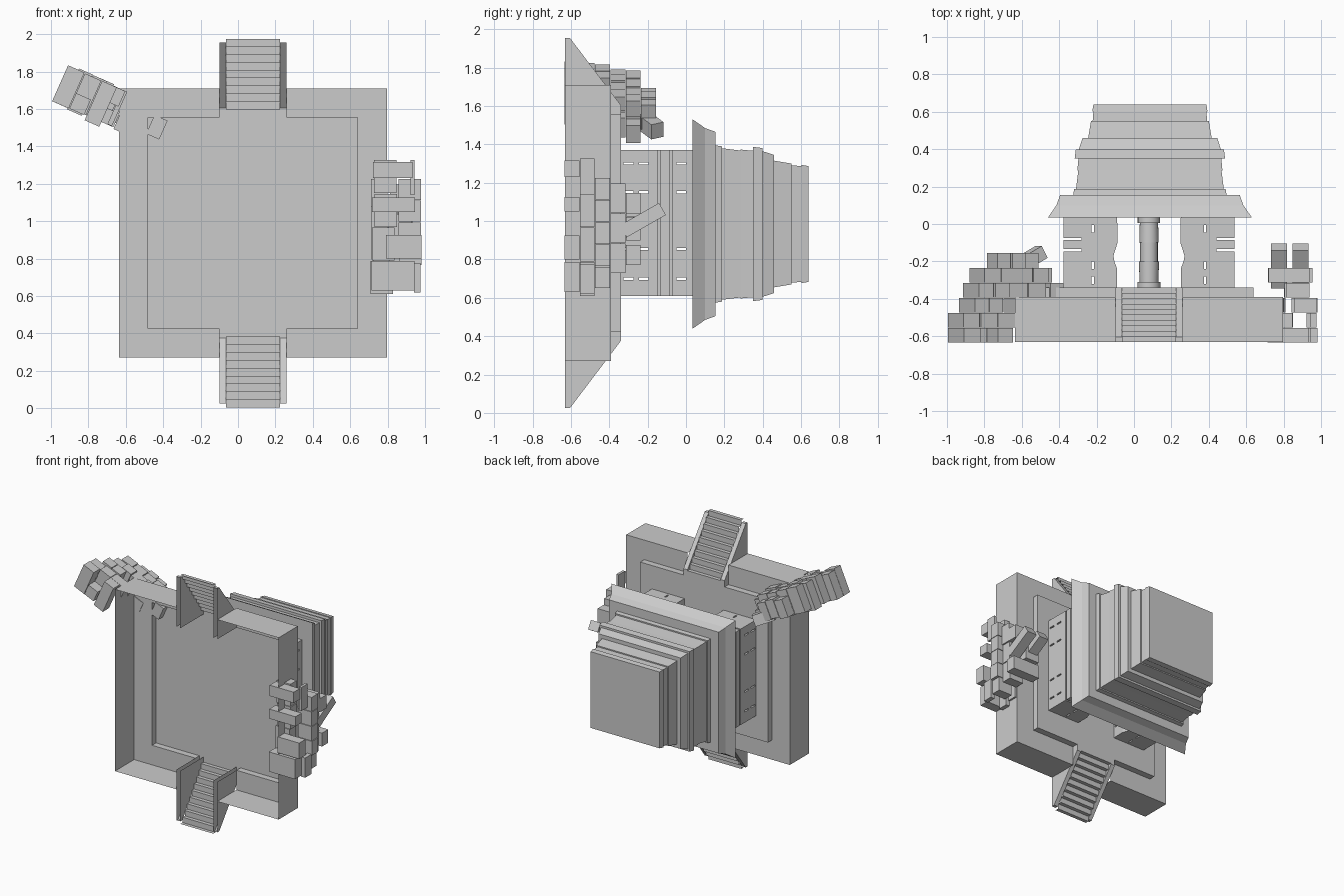
import bpy, bmesh, math, random
from mathutils import Vector, Matrix

random.seed(4)
if "Cube" in bpy.data.objects:
    bpy.data.objects.remove(bpy.data.objects["Cube"])

stone = bpy.data.materials.new("grey stone")
stone.use_nodes = True
GREY = (0.6, 0.6, 0.6, 1)
stone.diffuse_color = GREY
stone.node_tree.nodes["Principled BSDF"].inputs["Base Color"].default_value = GREY

CX, CZ = 0.08, 0.99           # plan centre of the temple, which rises along +y
GROUND, TERRACE, FLOOR, EAVE = -0.63, -0.39, -0.34, 0.035
STAIR_L, STAIR_R, RAIL = -0.1, 0.26, 0.035


def finish(name, bm, recalc=True):
    if recalc:
        bmesh.ops.recalc_face_normals(bm, faces=bm.faces)
    mesh = bpy.data.meshes.new(name)
    bm.to_mesh(mesh)
    bm.free()
    mesh.materials.append(stone)
    obj = bpy.data.objects.new(name, mesh)
    bpy.context.collection.objects.link(obj)
    return obj


def add_box(bm, lo, hi, matrix=Matrix()):
    lo, hi = Vector(lo), Vector(hi)
    size = Matrix.Diagonal(hi - lo).to_4x4()
    bmesh.ops.create_cube(bm, size=1, matrix=matrix @ Matrix.Translation((lo + hi) / 2) @ size)


def bridge(bm, loops, skip=()):
    """Join successive closed loops of points with quads."""
    rings = [[bm.verts.new(p) for p in loop] for loop in loops]
    n = len(rings[0])
    for a, b in zip(rings, rings[1:]):
        for i in range(n):
            if i not in skip:
                j = (i + 1) % n
                bm.faces.new((a[i], a[j], b[j], b[i]))
    return rings


# Stepped platform: a shell open underneath, notched for both stairs
def platform_loop(hx, hz, y):
    xs = (CX - hx, STAIR_L, STAIR_R, CX + hx)
    return [(x, y, CZ - hz) for x in xs] + [(x, y, CZ + hz) for x in reversed(xs)]


bm = bmesh.new()
rings = bridge(bm, [platform_loop(0.717, 0.72, GROUND), platform_loop(0.717, 0.72, TERRACE),
                    platform_loop(0.56, 0.565, TERRACE), platform_loop(0.56, 0.565, FLOOR)],
               skip=(1, 5))
bm.faces.new(rings[-1])
finish("platform", bm)


# Stairs with sloping side rails, hollow underneath
def build_stair(label, side):
    out = lambda x, y, d: (x, y, CZ + side * d)
    foot, head, steps = 0.985, 0.565, 10
    run, rise = (foot - head) / steps, (FLOOR - GROUND) / steps
    profile = [(GROUND, foot)]
    for i in range(steps):
        y, d = GROUND + (i + 1) * rise, foot - i * run
        profile += [(y, d), (y, d - run)]
    bm = bmesh.new()
    left = [bm.verts.new(out(STAIR_L + RAIL, y, d)) for y, d in profile]
    right = [bm.verts.new(out(STAIR_R - RAIL, y, d)) for y, d in profile]
    for i in range(len(profile) - 1):
        bm.faces.new((left[i], right[i], right[i + 1], left[i + 1]))
    finish(label + "_steps", bm)

    bm = bmesh.new()
    edge = [(GROUND, 0.965), (-0.605, 0.965), (FLOOR, 0.615), (FLOOR, head), (GROUND, head)]
    for x in (STAIR_L, STAIR_R - RAIL):
        a = [bm.verts.new(out(x, y, d)) for y, d in edge]
        b = [bm.verts.new(out(x + RAIL, y, d)) for y, d in edge]
        bm.faces.new(a)
        bm.faces.new(b)
        for i in range(3):
            bm.faces.new((a[i], a[i + 1], b[i + 1], b[i]))
    finish(label + "_rails", bm)


build_stair("upper_stair", 1)
build_stair("lower_stair", -1)

# Sanctuary walls: two piers with worn door edges
HALF_DEPTH = 0.38
bm = bmesh.new()
outline = [(0.457, FLOOR), (0.457, EAVE), (0.17, EAVE), (0.168, -0.1), (0.19, -0.17),
           (0.185, -0.2), (0.17, -0.24), (0.172, FLOOR)]
for side in (-1, 1):
    ends = bridge(bm, [[(CX + side * d, y, CZ + e * HALF_DEPTH) for d, y in outline]
                       for e in (-1, 1)])
    for end in ends:
        bm.faces.new(end)
walls = finish("sanctuary_walls", bm)

# Narrow vent slits and long grooves through the walls
bm = bmesh.new()
SLIT = 0.006
for y in (-0.3, -0.22, -0.025):
    for dz in (-0.29, -0.135, 0.16, 0.31):
        add_box(bm, (CX - 1, y - 0.025, CZ + dz - SLIT), (CX + 1, y + 0.025, CZ + dz + SLIT))
    for side in (-1, 1):
        x = CX + side * 0.3
        add_box(bm, (x - SLIT, y - 0.02, CZ - 1), (x + SLIT, y + 0.02, CZ + 1))
for y in (-0.14, -0.08):
    for side in (-1, 1):
        x = CX + side * 0.46
        add_box(bm, (x - 0.1, y - SLIT, CZ - 1), (x + 0.1, y + SLIT, CZ + 1))
cutter = finish("slit_cutter", bm)
cutter.hide_render = True
cut = walls.modifiers.new("slits", "BOOLEAN")
cut.operation, cut.solver, cut.object, cut.use_self = "DIFFERENCE", "EXACT", cutter, True
bpy.context.view_layer.objects.active = walls
bpy.ops.object.modifier_apply(modifier=cut.name)
bpy.data.objects.remove(cutter)

# Central pillar of stacked drums
bm = bmesh.new()
turn = Matrix.Rotation(-math.pi / 2, 4, "X")
y = FLOOR
for r_low, r_high, height in ((0.062, 0.062, 0.03), (0.05, 0.054, 0.11), (0.047, 0.047, 0.1),
                              (0.052, 0.049, 0.105), (0.06, 0.06, 0.03)):
    place = Matrix.Translation((CX, y + height / 2, CZ)) @ turn
    bmesh.ops.create_cone(bm, cap_ends=True, segments=24, radius1=r_low, radius2=r_high,
                          depth=height, matrix=place)
    y += height
pillar = finish("pillar", bm)
bpy.ops.object.select_all(action="DESELECT")
pillar.select_set(True)
bpy.context.view_layer.objects.active = pillar
bpy.ops.object.shade_smooth_by_angle()

# Tiered roof with flared eave
tiers = [(0.545, EAVE), (0.5, 0.1), (0.48, 0.155), (0.41, 0.155), (0.405, 0.187),
         (0.395, 0.187), (0.383, 0.285), (0.388, 0.285), (0.382, 0.35), (0.402, 0.35),
         (0.396, 0.398), (0.38, 0.398), (0.36, 0.46), (0.33, 0.46), (0.315, 0.55),
         (0.306, 0.55), (0.302, 0.602), (0.308, 0.602), (0.302, 0.64)]
bm = bmesh.new()
rings = bridge(bm, [[(CX + 0.005 + sx * h, y, CZ - 0.005 + sz * h)
                     for sx, sz in ((-1, -1), (1, -1), (1, 1), (-1, 1))] for h, y in tiers])
bm.faces.new(rings[0])
bm.faces.new(rings[-1])
finish("roof", bm)


# Ruined walls: courses of loose blocks, u along the wall and v across it
COURSE = 0.08


def build_ruin(name, origin, along, across, courses, tilted):
    frame = Matrix((along, across, (0, 1, 0))).transposed().to_4x4()
    frame.translation = origin
    bm = bmesh.new()
    for row, runs in enumerate(courses):
        low = GROUND + row * COURSE
        for u0, u1, count, v0, v1 in runs:
            step = (u1 - u0) / count
            for i in range(count):
                worn = random.uniform(-0.012, 0.012)
                add_box(bm, (u0 + i * step, v0 + worn, low - 0.004),
                        (u0 + (i + 1) * step - 0.004, v1 + worn, low + COURSE - 0.006), frame)
    for u, v, h, angle, length in tilted:
        lean = frame @ Matrix.Translation((u, v, h)) @ Matrix.Rotation(angle, 4, "Y")
        half = Vector((length / 2, 0.042, 0.036))
        add_box(bm, -half, half, lean)
    finish(name, bm)


build_ruin("left_ruin", (0, 0, 0), (0, 0, 1), (1, 0, 0), [
    [(0.63, 0.79, 1, 0.72, 0.95), (0.8, 0.93, 1, 0.8, 0.99), (1.05, 1.13, 1, 0.72, 0.95),
     (1.23, 1.32, 1, 0.73, 0.94)],
    [(0.61, 1.33, 4, 0.72, 0.84), (0.62, 0.78, 1, 0.935, 0.97), (1.14, 1.33, 1, 0.93, 0.95)],
    [(0.65, 1.23, 4, 0.72, 0.81), (0.65, 1.23, 5, 0.85, 0.97)],
    [(0.73, 1.2, 3, 0.81, 0.935)],
    [(0.77, 0.88, 1, 0.71, 0.95), (0.9, 1.15, 2, 0.71, 0.83), (1.04, 1.15, 1, 0.85, 0.95)],
], [(1.005, 0.775, -0.225, -1.05, 0.235), (1.005, 0.89, -0.225, -1.05, 0.235)])

turn = math.radians(24)
c, s = math.cos(turn), math.sin(turn)
build_ruin("right_ruin", (-0.95, 0, 1.74), (c, 0, -s), (s, 0, c), [
    [(0, 0.1, 1, -0.11, 0.1), (0.1, 0.19, 1, -0.11, -0.02), (0.2, 0.29, 1, -0.13, 0.1)],
    [(0, 0.2, 2, -0.1, 0.1), (0.2, 0.34, 1, 0.02, 0.11)],
    [(0.06, 0.23, 2, -0.11, 0.1), (0.32, 0.35, 1, -0.1, 0.1)],
    [(0.09, 0.27, 2, -0.11, 0.1), (0.27, 0.48, 2, 0.02, 0.1), (0.27, 0.45, 2, -0.11, -0.03),
     (0.53, 0.61, 1, -0.06, 0.05)],
    [(0.12, 0.32, 2, -0.1, 0.1), (0.32, 0.5, 2, 0.01, 0.1), (0.4, 0.57, 2, -0.1, 0)],
    [(0.22, 0.46, 3, -0.08, 0.06)],
], [(0.46, -0.06, -0.185, -0.5, 0.15)])
